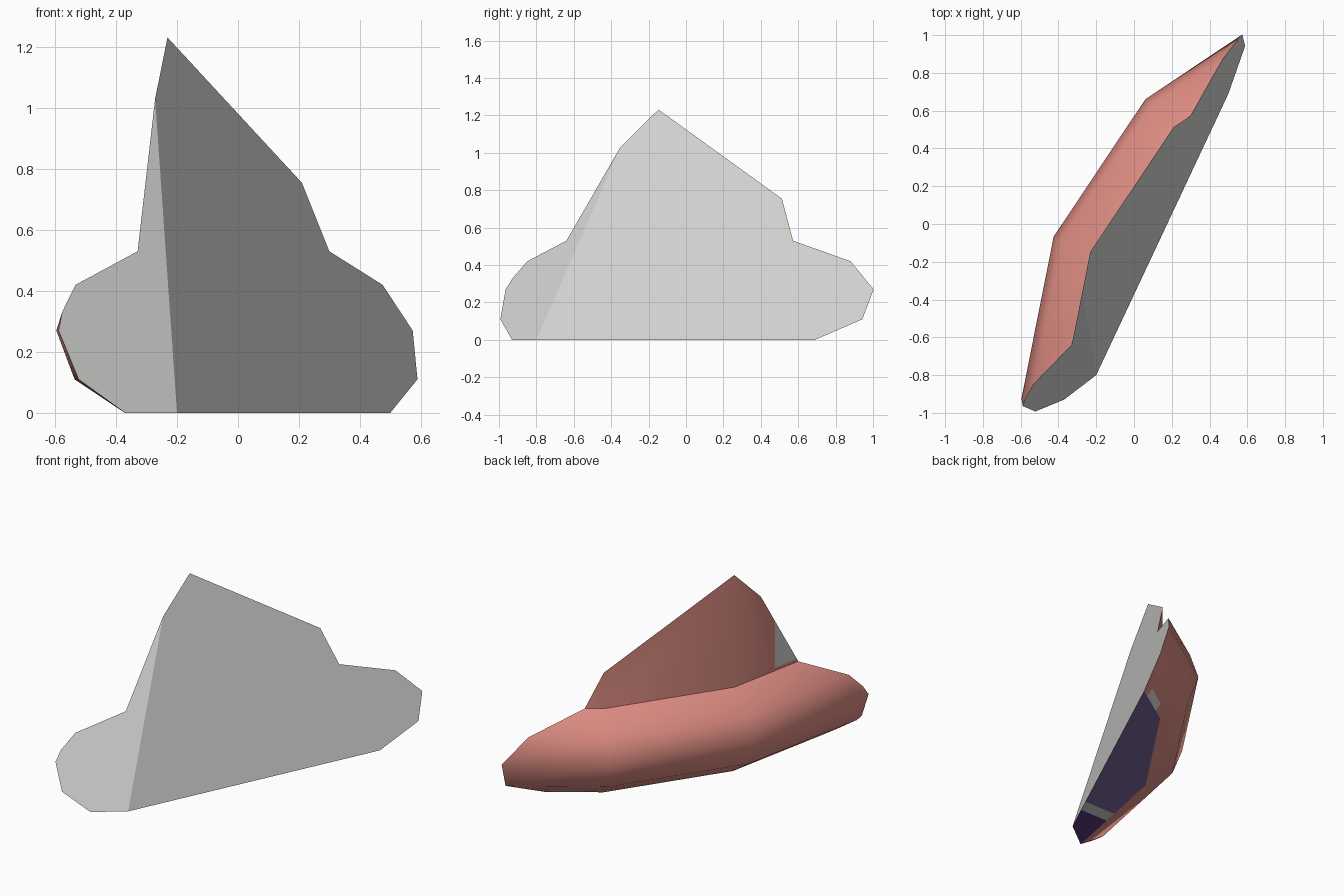
import bpy, bmesh, math
from mathutils import Vector

if "Cube" in bpy.data.objects:
    bpy.data.objects.remove(bpy.data.objects["Cube"])


def material(name, rgb):
    lin = [((c / 255 + 0.055) / 1.055) ** 2.4 for c in rgb]
    m = bpy.data.materials.new(name)
    m.diffuse_color = (*lin, 1)
    m.use_nodes = True
    m.node_tree.nodes["Principled BSDF"].inputs["Base Color"].default_value = m.diffuse_color
    return m


SALMON, GREY, PURPLE, DARK = range(4)
mats = [material("salmon", (222, 141, 131)), material("broken_grey", (216, 217, 215)),
        material("purple", (130, 109, 165)), material("dark_purple", (93, 58, 128))]

# Column base: 16-sided ring section, later broken by two planes
CENTRE = Vector((1.647, -0.925, 0))
PROFILE = [(1.2, 0), (2.018, 0), (2.183, 0.11), (2.243, 0.27), (2.195, 0.42),
           (2.033, 0.53), (2.033, 1.4), (1.2, 1.4)]
bm = bmesh.new()
rings = []
for i in range(5, 10):
    a = math.radians(22.5 * i)
    rings.append([bm.verts.new(CENTRE + Vector((r * math.cos(a), r * math.sin(a), z)))
                  for r, z in PROFILE])
n = len(PROFILE)
for p, q in zip(rings, rings[1:]):
    for k in range(n):
        bm.faces.new((p[k], p[(k + 1) % n], q[(k + 1) % n], q[k]))
bm.faces.new(rings[0])
bm.faces.new(rings[-1][::-1])
bmesh.ops.recalc_face_normals(bm, faces=bm.faces)


def split(faces, co, no, clear=False):
    geom = set(faces)
    for f in faces:
        geom.update(f.edges)
        geom.update(f.verts)
    return bmesh.ops.bisect_plane(bm, geom=list(geom), dist=1e-5, plane_co=co,
                                  plane_no=no, clear_outer=clear)


# Two broken faces
flat = []
for co, no in (((-0.2, -0.8, 0), (1.49, -0.7, 0.409)),
               ((-0.2, -0.8, 0), (0.139, -0.182, 0.089))):
    split(bm.faces[:], co, no, True)
    rim = [e for e in bm.edges if e.is_boundary]
    bmesh.ops.holes_fill(bm, edges=rim, sides=0)
    flat.append(Vector(no).normalized())
bmesh.ops.recalc_face_normals(bm, faces=bm.faces)
bmesh.ops.dissolve_limit(bm, angle_limit=0.005, verts=[], edges=[
    e for e in bm.edges if len(e.link_faces) == 2
    and e.link_faces[0].normal.z < -0.99 and e.link_faces[1].normal.z < -0.99])
bm.normal_update()


def underside():
    return [f for f in bm.faces if f.normal.z < -0.99]


def wall():
    return [f for f in bm.faces if f.normal.x < -0.95 and abs(f.normal.z) < 0.03
            and f.calc_center_median().z > 0.5]


def lower_lip():
    return [f for f in bm.faces if -0.95 < f.normal.z < -0.6
            and f.calc_center_median().y > 0.5]


# Cuts for the grey marks on the underside, wall and lower lip
for y in (-0.62, -0.53):
    split(underside(), (0, y, 0), (0, 1, 0))
split(wall(), (0, -0.46, 0), (0, 1, 0))
split([f for f in wall() if f.calc_center_median().y < -0.46], (0, 0, 0.55), (0, 0, 1))
split(lower_lip(), (0, 0, 0.027), (0, 0, 1))
for x in (0.3, 0.45):
    split([f for f in lower_lip() if f.calc_center_median().z < 0.027], (x, 0, 0), (1, 0, 0))
bm.normal_update()

# Colour by direction and position
walls, lips = set(wall()), set(lower_lip())
for f in bm.faces:
    c = f.calc_center_median()
    f.smooth = True
    if any(f.normal.dot(d) > 0.995 for d in flat):
        f.material_index, f.smooth = GREY, False
    elif f.normal.z < -0.99:
        f.smooth = False
        f.material_index = DARK if c.y < -0.62 else GREY if c.y < -0.53 else PURPLE
    elif f in walls and c.y < -0.46 and c.z > 0.55:
        f.material_index = GREY
    elif f in lips and c.z < 0.027 and 0.3 < c.x < 0.45:
        f.material_index = GREY
    else:
        f.material_index = SALMON

# Sharp creases at the wall foot and the flat faces
for e in bm.edges:
    if len(e.link_faces) == 2:
        a, b = e.link_faces
        e.smooth = a.smooth and b.smooth and a.normal.angle(b.normal, 0) < 0.8

mesh = bpy.data.meshes.new("broken_column_base")
bm.to_mesh(mesh)
bm.free()
for m in mats:
    mesh.materials.append(m)
bpy.context.collection.objects.link(bpy.data.objects.new("broken_column_base", mesh))
